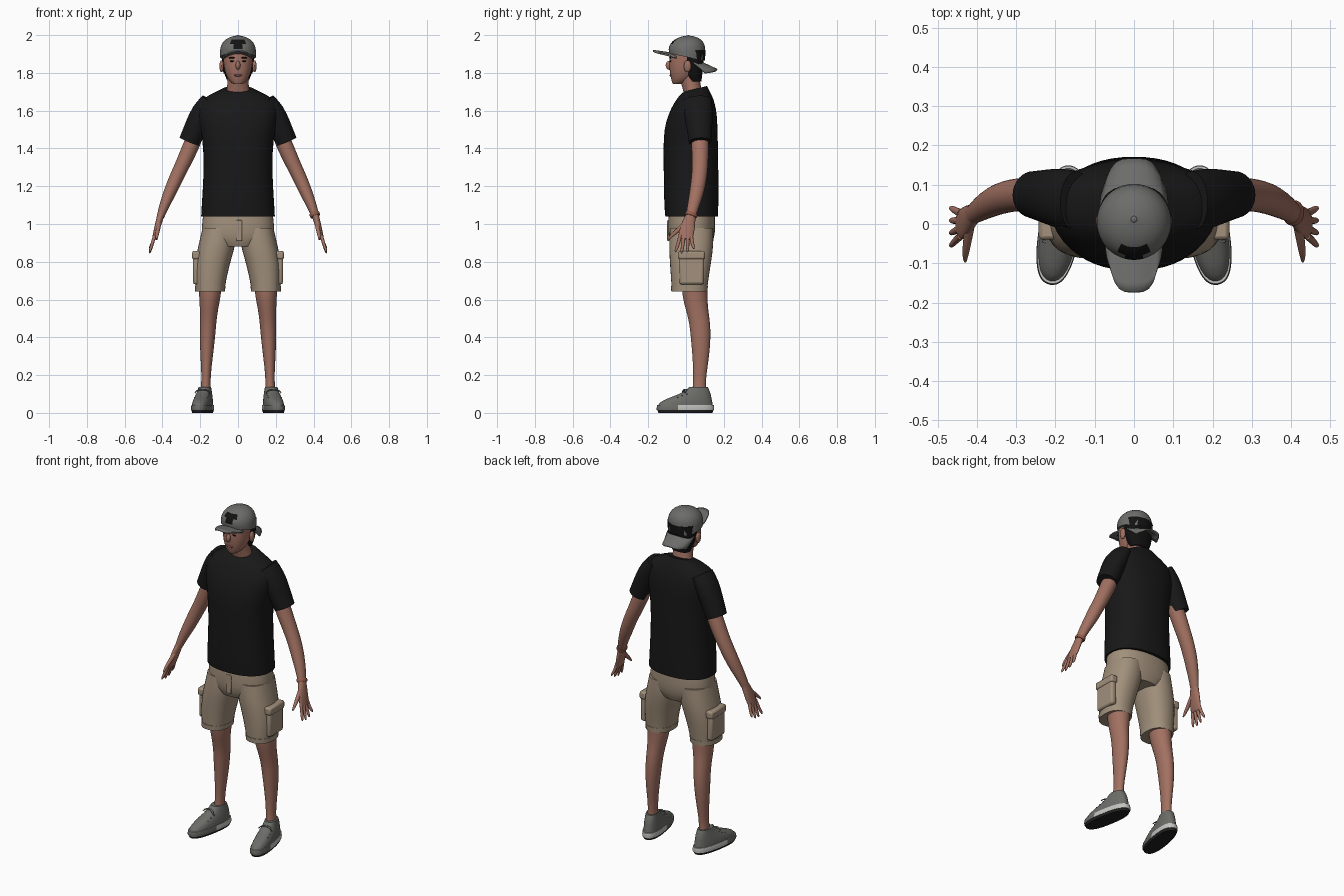
import bpy
import bmesh
from math import cos, sin, pi, radians
from mathutils import Matrix, Vector

if "Cube" in bpy.data.objects:
    bpy.data.objects.remove(bpy.data.objects["Cube"], do_unlink=True)


def material(name, r, g, b):
    mat = bpy.data.materials.new(name)
    mat.use_nodes = True
    mat.diffuse_color = (r, g, b, 1)
    bsdf = mat.node_tree.nodes["Principled BSDF"]
    bsdf.inputs["Base Color"].default_value = (r, g, b, 1)
    bsdf.inputs["Roughness"].default_value = 0.8
    return mat


SKIN = material("skin", 0.36, 0.165, 0.12)
SHIRT = material("black cotton", 0.009, 0.009, 0.009)
KHAKI = material("khaki cloth", 0.36, 0.28, 0.2)
CAP = material("grey cap cloth", 0.15, 0.15, 0.145)
HAIR = material("black hair", 0.006, 0.006, 0.006)
SHOE = material("grey shoe cloth", 0.15, 0.15, 0.14)
MIDSOLE = material("light midsole", 0.55, 0.55, 0.53)
OUTSOLE = material("dark outsole", 0.015, 0.015, 0.015)
LIPS = material("lips", 0.22, 0.08, 0.07)
LEATHER = material("brown bracelet", 0.3, 0.11, 0.07)

SIDES = (("left", 1), ("right", -1))


def finish(bm, name, mats, rule=None, sharp=40):
    """Turn a bmesh into a smooth object, colouring faces by an optional rule."""
    bmesh.ops.recalc_face_normals(bm, faces=bm.faces)
    for face in bm.faces:
        face.smooth = True
        if rule:
            face.material_index = rule(face.calc_center_median())
    mesh = bpy.data.meshes.new(name)
    bm.to_mesh(mesh)
    bm.free()
    for mat in mats:
        mesh.materials.append(mat)
    if sharp:
        mesh.set_sharp_from_angle(angle=radians(sharp))
    obj = bpy.data.objects.new(name, mesh)
    bpy.context.scene.collection.objects.link(obj)
    return obj


def loft(name, rings, *mats, flat=True, power=2.0, sides=16, side=1, warp=None, rule=None):
    """Skin rings (x, y, z, half width, half depth); flat rings stay level."""
    bm = bmesh.new()
    crease = bm.edges.layers.float.new("crease_edge")
    centres = [Vector(r[:3]) for r in rings]
    loops = []
    for i, ring in enumerate(rings):
        u, v = Vector((1, 0, 0)), Vector((0, 1, 0))
        if not flat:
            t = centres[min(i + 1, len(rings) - 1)] - centres[max(i - 1, 0)]
            u = t.cross(v).normalized()
            v = t.cross(u).normalized()
        loop = []
        for k in range(sides):
            c, s = cos(2 * pi * k / sides), sin(2 * pi * k / sides)
            a = abs(c) ** (2 / power) * (1 if c > 0 else -1)
            b = abs(s) ** (2 / power) * (1 if s > 0 else -1)
            co = centres[i] + (u * a * ring[3] + v * b * ring[4]) * 1.02
            co = warp(co) if warp else co
            loop.append(bm.verts.new((co.x * side, co.y, co.z)))
        loops.append(loop)
    for low, high in zip(loops, loops[1:]):
        for k in range(sides):
            n = (k + 1) % sides
            bm.faces.new((low[k], low[n], high[n], high[k]))
    for loop in (loops[0], loops[-1]):
        for edge in bm.faces.new(loop).edges:
            edge[crease] = 1
            edge.smooth = False
    obj = finish(bm, name, mats, rule, sharp=None)
    sub = obj.modifiers.new("rounding", "SUBSURF")
    sub.levels = sub.render_levels = 1
    return obj


def ball(name, centre, radii, mat):
    bm = bmesh.new()
    bmesh.ops.create_uvsphere(bm, u_segments=14, v_segments=8, radius=1)
    bm.transform(Matrix.Translation(centre) @ Matrix.Diagonal((*radii, 1)))
    return finish(bm, name, [mat])


def block(name, centre, size, mat, bevel):
    bm = bmesh.new()
    bmesh.ops.create_cube(bm, size=1)
    bm.transform(Matrix.Translation(centre) @ Matrix.Diagonal((*size, 1)))
    obj = finish(bm, name, [mat])
    mod = obj.modifiers.new("soft edges", "BEVEL")
    mod.width, mod.segments = bevel, 2
    return obj


def brim(name, way, start, length, width, height, rise, curl):
    """Curved cap peak, reaching along y in the given way."""
    bm = bmesh.new()
    rows = []
    for j in range(6):
        v = j / 5
        row = []
        for i in range(11):
            u = i / 5 - 1
            y = start + way * v * length * (1 - 0.5 * u ** 4)
            row.append(bm.verts.new((width * u * (1 - 0.15 * v * v), y, height + rise * v - curl * u * u)))
        rows.append(row)
    for a, b in zip(rows, rows[1:]):
        for i in range(10):
            bm.faces.new((a[i], a[i + 1], b[i + 1], b[i]))
    obj = finish(bm, name, [CAP])
    mod = obj.modifiers.new("thickness", "SOLIDIFY")
    mod.thickness, mod.offset = 0.008, 0


# Shirt, with the collar dipping at the front
def dip_collar(co):
    return co + Vector((0, 0, (co.y - 0.05) * 0.25)) if co.z > 1.71 else co


loft("shirt_body", [(0, .03, 1.04, .193, .138), (0, .028, 1.1, .19, .142), (0, .027, 1.25, .18, .143),
                    (0, .025, 1.4, .18, .143), (0, .025, 1.5, .195, .14), (0, .035, 1.58, .212, .128),
                    (0, .045, 1.645, .21, .105), (0, .052, 1.685, .15, .083), (0, .05, 1.715, .078, .06)],
     SHIRT, power=2.3, sides=24, warp=dip_collar)

# Neck, head and face
loft("neck", [(0, .045, 1.64, .07, .05), (0, .04, 1.69, .064, .05), (0, .025, 1.74, .055, .05),
              (0, .015, 1.8, .055, .055)], SKIN)
loft("head", [(0, -.045, 1.742, .025, .025), (0, -.03, 1.755, .045, .045), (0, -.015, 1.785, .062, .068),
              (0, -.005, 1.82, .073, .083), (0, 0, 1.87, .079, .09), (0, .005, 1.93, .08, .088)], SKIN, power=2.2)
loft("hair", [(0, .045, 1.755, .055, .036), (0, .04, 1.8, .076, .048), (0, .035, 1.86, .086, .057),
              (0, .03, 1.92, .087, .07)], HAIR, power=2.3)
ball("nose", (0, -.088, 1.84), (.013, .02, .024), SKIN)
ball("lips", (0, -.081, 1.787), (.022, .006, .006), LIPS)
for label, s in SIDES:
    ball(label + "_ear", (s * .087, .008, 1.835), (.012, .02, .032), SKIN)
    ball(label + "_eye", (s * .032, -.083, 1.862), (.012, .004, .004), HAIR)
    ball(label + "_eyebrow", (s * .033, -.084, 1.88), (.018, .005, .004), HAIR)


# Cap: crown with a plain dark front panel and an open arch at the back
def tilt_rim(co):
    return co - Vector((0, 0, co.y * 0.2)) if co.z < 1.9 else co


def crown_colour(c):
    panel = c.y < -.04 and abs(c.x) < .035 and 1.93 < c.z < 1.97
    arch = c.y > .06 and abs(c.x) < .04 and c.z < 1.93
    return 1 if panel or arch else 0


loft("cap_crown", [(0, .006, 1.885, .095, .094), (0, .005, 1.925, .095, .098), (0, .006, 1.955, .086, .09),
                   (0, .01, 1.978, .066, .07), (0, .012, 1.992, .038, .04), (0, .012, 1.997, .01, .01)],
     CAP, HAIR, sides=24, warp=tilt_rim, rule=crown_colour)
ball("cap_button", (0, .012, 1.995), (.009, .009, .005), CAP)
brim("front_brim", -1, -.05, .124, .072, 1.9, .018, .02)
brim("back_brim", 1, .04, .125, .085, 1.875, -.058, .02)

# Shorts seat
loft("shorts_seat", [(0, .03, 1.07, .18, .12), (0, .03, .99, .19, .125), (0, .028, .92, .19, .12),
                     (0, .028, .88, .11, .1)], KHAKI, power=2.3, sides=24)
block("shorts_fly", (.006, -.094, .965), (.03, .012, .11), KHAKI, .004)


# Shoes are shaped along y, then turned outwards
def turn_out(co):
    return Matrix.Rotation(0.17, 3, "Z") @ co + Vector((.187, 0, 0))


for label, s in SIDES:
    # Sleeve and arm
    loft(label + "_sleeve", [(.15, .06, 1.655, .045, .075), (.185, .065, 1.6, .06, .078),
                             (.217, .07, 1.53, .06, .07), (.257, .075, 1.435, .057, .06)],
         SHIRT, flat=False, side=s)
    loft(label + "_arm", [(.225, .075, 1.47, .042, .045), (.25, .075, 1.41, .044, .046),
                          (.295, .075, 1.31, .039, .042), (.325, .07, 1.25, .037, .041),
                          (.355, .06, 1.18, .035, .039), (.39, .04, 1.1, .027, .032),
                          (.41, .025, 1.04, .02, .026)], SKIN, flat=False, side=s)
    # Hand with spread fingers
    loft(label + "_palm", [(.408, .027, 1.05, .019, .025), (.422, .012, 1.0, .017, .037),
                           (.437, 0, .945, .014, .042), (.445, -.003, .92, .01, .035)],
         SKIN, flat=False, side=s)
    for i, finger in enumerate(("index", "middle", "ring", "little")):
        base, tip = -.03 + .019 * i, -.055 + .032 * i
        low = .845 + .006 * (i - 1) ** 2
        loft(f"{label}_{finger}_finger", [(.441, base, .94, .01, .011), (.455, (base + tip) / 2, .89, .009, .01),
                                          (.466, tip, low + .008, .007, .008), (.468, tip, low, .003, .003)],
             SKIN, flat=False, sides=8, side=s)
    loft(label + "_thumb", [(.418, -.005, 1.0, .013, .016), (.425, -.045, .965, .012, .013),
                            (.43, -.08, .935, .009, .009), (.43, -.095, .918, .004, .004)],
         SKIN, flat=False, sides=8, side=s)
    # Shorts leg, hem and cargo pocket
    loft(label + "_shorts_leg", [(.1, .03, .98, .088, .115), (.108, .028, .9, .098, .118),
                                 (.13, .025, .82, .095, .112), (.145, .02, .72, .085, .1),
                                 (.148, .018, .645, .076, .093)], KHAKI, power=2.3, side=s)
    loft(label + "_shorts_hem", [(.147, .018, .672, .081, .098), (.148, .018, .643, .079, .096)],
         KHAKI, power=2.3, side=s)
    block(label + "_cargo_pocket", (s * .22, .03, .765), (.036, .13, .17), KHAKI, .012)
    block(label + "_pocket_flap", (s * .221, .03, .835), (.044, .14, .045), KHAKI, .01)
    # Bare leg
    loft(label + "_leg", [(.147, .045, .7, .062, .068), (.148, .047, .62, .058, .067),
                          (.153, .055, .56, .049, .06), (.158, .073, .48, .043, .055),
                          (.162, .078, .4, .041, .053), (.166, .079, .3, .033, .044),
                          (.169, .073, .2, .024, .034), (.17, .07, .14, .025, .034),
                          (.175, .07, .08, .03, .04)], SKIN, side=s)
    # Shoe
    loft(label + "_outsole", [(0, -.003, 0, .047, .145), (0, -.003, .016, .052, .151)],
         OUTSOLE, power=2.5, side=s, warp=turn_out)
    loft(label + "_midsole", [(0, -.003, .014, .052, .152), (0, -.003, .028, .053, .153), (0, -.002, .042, .05, .15)],
         SHOE, MIDSOLE, power=2.5, sides=24, side=s, warp=turn_out, rule=lambda c: 1 if c.y > -.03 else 0)
    loft(label + "_shoe_upper", [(0, -.003, .036, .049, .148), (0, 0, .06, .048, .141), (0, .03, .085, .043, .106),
                                 (0, .06, .11, .037, .07), (0, .068, .138, .032, .048)],
         SHOE, power=2.4, side=s, warp=turn_out)
    for i in range(3):
        y, z = -.05 + .024 * i, .094 + .009 * i
        loft(f"{label}_lace_{i + 1}", [(-.036, y, z - .014, .004, .005), (0, y, z + .004, .004, .005),
                                       (.036, y, z - .014, .004, .005)],
             SHOE, flat=False, sides=6, side=s, warp=turn_out)
    for bow in (-1, 1):
        loft(f"{label}_lace_bow_{'inner' if bow < 0 else 'outer'}",
             [(0, .004, .12, .005, .006), (bow * .022, -.006, .126, .005, .009), (bow * .04, -.012, .108, .003, .005)],
             SHOE, flat=False, sides=6, side=s, warp=turn_out)

# Bracelet on the left wrist
loft("bracelet", [(.403, .031, 1.058, .025, .031), (.406, .028, 1.05, .029, .035), (.41, .025, 1.04, .025, .031)],
     LEATHER, flat=False)
